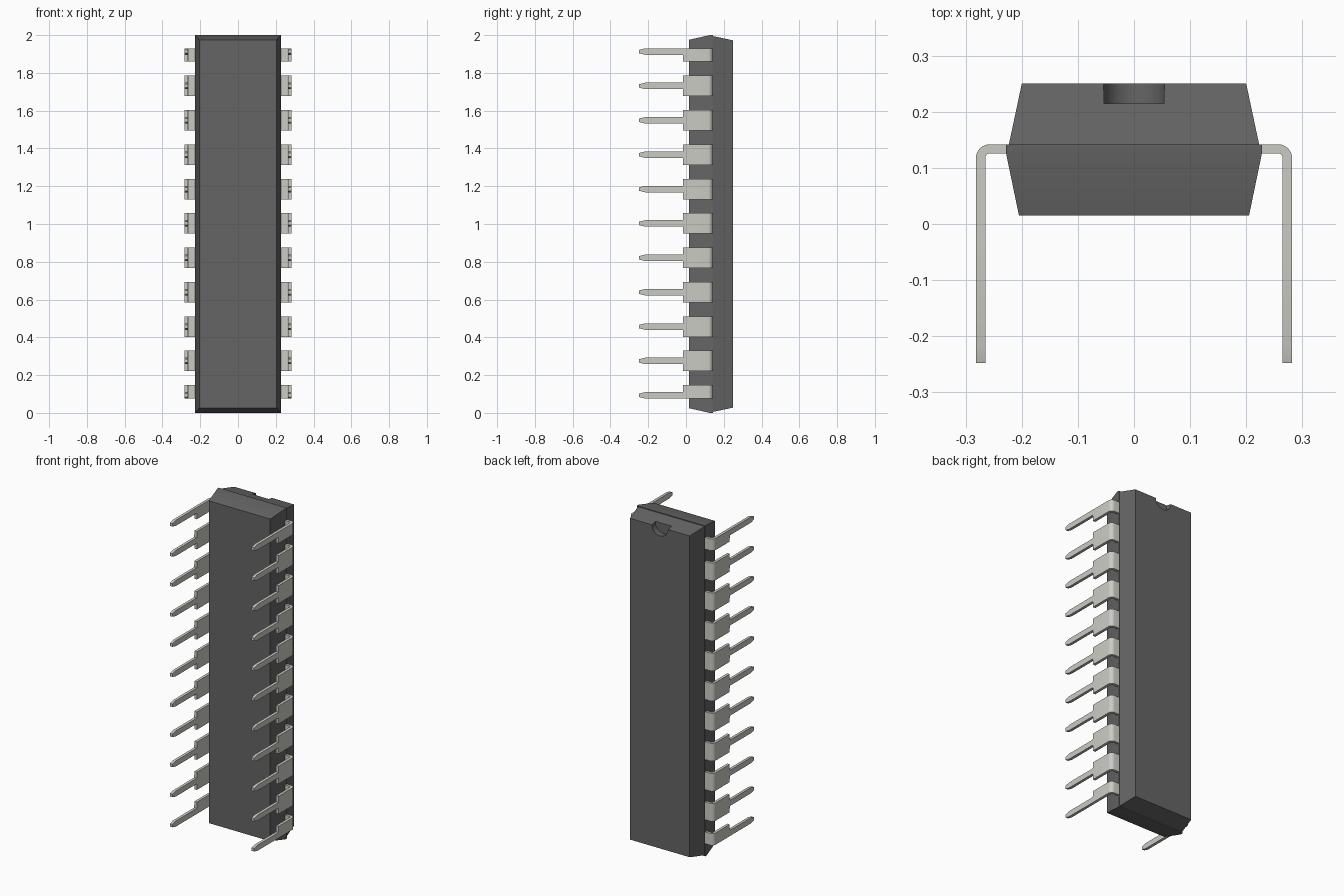
import bpy, bmesh, math

if "Cube" in bpy.data.objects:
    bpy.data.objects.remove(bpy.data.objects["Cube"])

PITCH, COUNT = 0.182, 11


def material(name, rgb):
    m = bpy.data.materials.new(name)
    m.diffuse_color = (*rgb, 1)
    m.use_nodes = True
    m.node_tree.nodes["Principled BSDF"].inputs["Base Color"].default_value = m.diffuse_color
    return m


def loft(name, rings, mat):
    """Closed solid through a list of four-cornered rings."""
    bm = bmesh.new()
    loops = [[bm.verts.new(p) for p in ring] for ring in rings]
    for a, b in zip(loops, loops[1:]):
        for i in range(4):
            j = (i + 1) % 4
            bm.faces.new((a[i], a[j], b[j], b[i]))
    bm.faces.new(loops[0])
    bm.faces.new(loops[-1])
    bmesh.ops.recalc_face_normals(bm, faces=bm.faces)
    mesh = bpy.data.meshes.new(name)
    bm.to_mesh(mesh)
    bm.free()
    ob = bpy.data.objects.new(name, mesh)
    bpy.context.collection.objects.link(ob)
    mesh.materials.append(mat)
    return ob


def smooth(ob):
    bpy.ops.object.select_all(action='DESELECT')
    ob.select_set(True)
    bpy.context.view_layer.objects.active = ob
    bpy.ops.object.shade_smooth_by_angle(angle=math.radians(30))


plastic = material("dark_plastic", (0.13, 0.13, 0.13))
metal = material("pin_metal", (0.6, 0.6, 0.56))

# Moulded body: drafted lower half, parting band, slightly inset upper half
sections = [(0.015, 0.205, 0.975), (0.126, 0.228, 1.0), (0.142, 0.228, 1.0),
            (0.142, 0.223, 0.995), (0.25, 0.200, 0.972)]
body = loft("chip_body",
            [[(sx * hx, y, 1 + sz * hz)
              for sx, sz in ((-1, -1), (1, -1), (1, 1), (-1, 1))]
             for y, hx, hz in sections], plastic)

# Half-round orientation notch at the top of the back face
bpy.ops.mesh.primitive_cylinder_add(vertices=48, radius=0.054, depth=0.1,
                                    location=(0, 0.265, 1.973),
                                    rotation=(math.pi / 2, 0, 0))
cutter = bpy.context.object
cutter.name = "notch_cutter"
cutter.hide_render = True
cutter.data.materials.append(plastic)
cut = body.modifiers.new("notch", 'BOOLEAN')
cut.operation = 'DIFFERENCE'
cut.solver = 'EXACT'
cut.object = cutter
bpy.context.view_layer.objects.active = body
bpy.ops.object.modifier_apply(modifier=cut.name)
bpy.data.objects.remove(cutter)
smooth(body)


# Bent pin: (outer xy, inner xy, z low, z high) stations from body to tip
def pin_rings(lo, hi):
    out_x, in_x, top, under = 0.282, 0.265, 0.142, 0.126
    cx, cy, ro, ri = 0.257, 0.117, 0.025, 0.009
    st = [((0.2, top), (0.2, under), lo, hi)]
    for i in range(9):
        a = math.pi / 2 * (1 - i / 8)
        c, s = math.cos(a), math.sin(a)
        st.append(((cx + ro * c, cy + ro * s),
                   (cx + (in_x - cx) * c, cy + ri * s), lo, hi))
    for y, l, h in ((-0.015, lo, hi), (-0.016, -0.017, 0.017),
                    (-0.217, -0.017, 0.017), (-0.248, -0.009, 0.009)):
        st.append(((out_x, y), (in_x, y), l, h))
    return [[(*o, l), (*o, h), (*n, h), (*n, l)] for o, n, l, h in st]


# Rows of pins, mirrored left to right; end pins have half-width shoulders
for i in range(COUNT):
    lo = -0.017 if i == 0 else -0.054
    hi = 0.017 if i == COUNT - 1 else 0.054
    pin = loft(f"pin_pair_{i + 1}", pin_rings(lo, hi), metal)
    pin.location.z = 1.003 + (i - (COUNT - 1) / 2) * PITCH
    smooth(pin)
    pin.modifiers.new("mirror", 'MIRROR').use_axis = (True, False, False)
